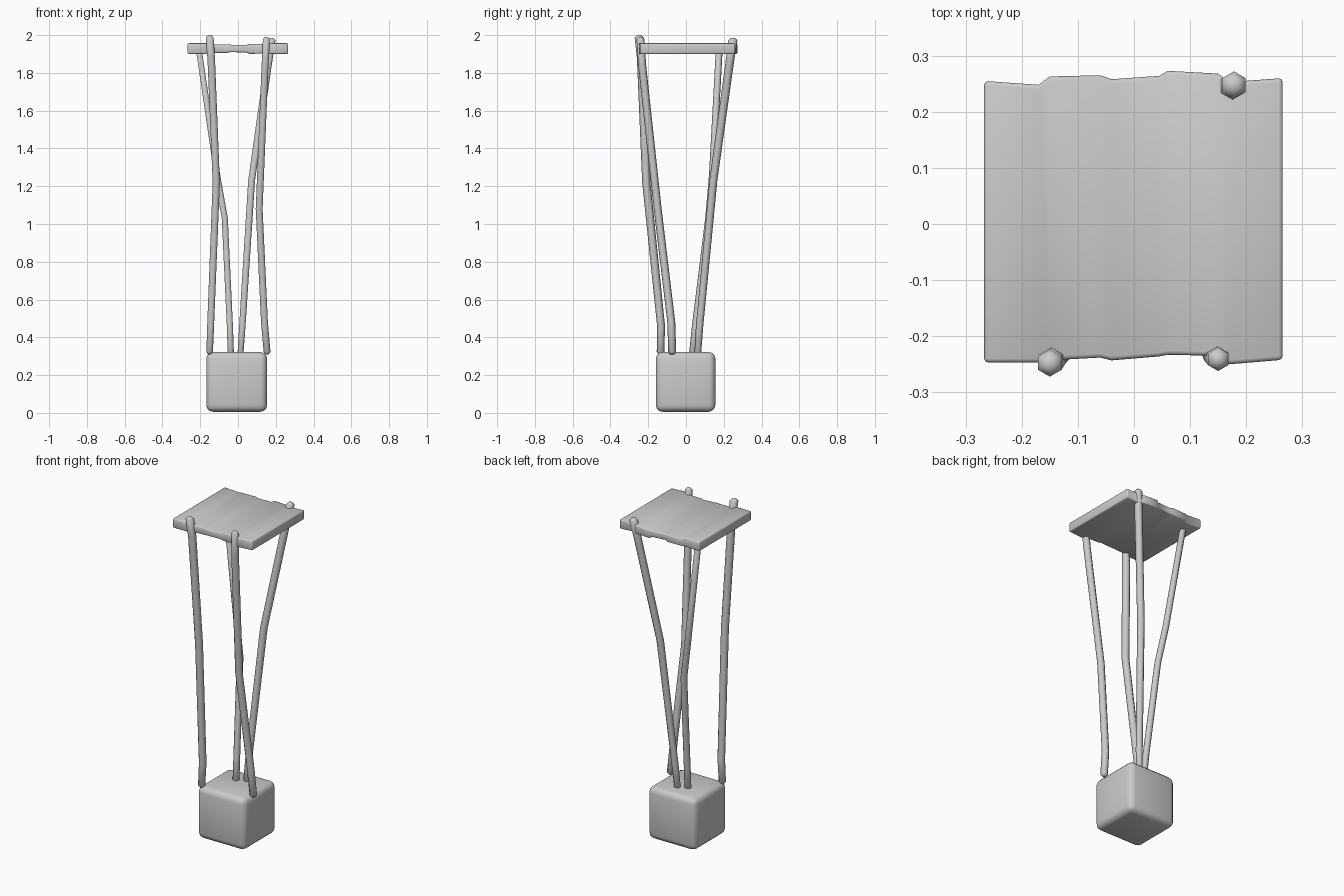
import bpy, bmesh, math
from mathutils import Vector

if "Cube" in bpy.data.objects:
    bpy.data.objects.remove(bpy.data.objects["Cube"])


def finish(name, bm, bevel=0.0, segments=2, angle=50):
    bmesh.ops.recalc_face_normals(bm, faces=bm.faces)
    me = bpy.data.meshes.new(name)
    bm.to_mesh(me)
    bm.free()
    ob = bpy.data.objects.new(name, me)
    bpy.context.collection.objects.link(ob)
    bpy.ops.object.select_all(action='DESELECT')
    ob.select_set(True)
    bpy.context.view_layer.objects.active = ob
    if bevel:
        mod = ob.modifiers.new("Bevel", 'BEVEL')
        mod.width, mod.segments = bevel, segments
        mod.limit_method, mod.angle_limit = 'ANGLE', math.radians(50)
        bpy.ops.object.modifier_apply(modifier=mod.name)
    bpy.ops.object.shade_smooth_by_angle(angle=math.radians(angle))
    return ob


def loft(bm, rings):
    """Bridge closed vertex rings and cap both ends."""
    loops = [[bm.verts.new(p) for p in r] for r in rings]
    n = len(loops[0])
    for a, b in zip(loops, loops[1:]):
        for i in range(n):
            j = (i + 1) % n
            bm.faces.new((a[i], a[j], b[j], b[i]))
    bm.faces.new(loops[0])
    bm.faces.new(loops[-1])


def pole(name, path, r0, r1):
    """Bent six-sided stick with blunt tapered ends; path runs bottom to top."""
    pts = [Vector(p) for p in path]
    n = len(pts)
    stations = []
    for i, p in enumerate(pts):
        stations.append((p, r0 + (r1 - r0) * i / (n - 1)))
    # rounded tips
    up = Vector((0, 0, 0.012))
    stations[0] = (pts[0] + up, r0)
    stations[-1] = (pts[-1] - up, r1)
    stations.insert(0, (pts[0], r0 * 0.5))
    stations.append((pts[-1], r1 * 0.45))
    rings = []
    for p, r in stations:
        rings.append([p + Vector((r * math.cos(a), r * math.sin(a), 0))
                      for a in (math.radians(30 + 60 * k) for k in range(6))])
    bm = bmesh.new()
    loft(bm, rings)
    finish(name, bm, angle=65)


# Base block
bm = bmesh.new()
bmesh.ops.create_cube(bm, size=1)
for v in bm.verts:
    v.co = Vector((v.co.x * 0.322 - 0.007, v.co.y * 0.315 - 0.002,
                   (v.co.z + 0.5) * 0.316 + 0.006))
finish("base_block", bm, bevel=0.035, segments=3)

# Four bent poles
pole("front_left_pole", [(-0.15, -0.135, 0.31), (-0.145, -0.132, 0.46),
     (-0.115, -0.21, 1.22), (-0.142, -0.237, 1.88), (-0.15, -0.248, 2.0)], 0.02, 0.024)
pole("front_right_pole", [(0.154, -0.073, 0.31), (0.14, -0.078, 0.48),
     (0.112, -0.15, 1.08), (0.143, -0.232, 1.84), (0.15, -0.241, 1.99)], 0.021, 0.021)
pole("back_right_pole", [(0.013, 0.062, 0.30), (0.023, 0.072, 0.46),
     (0.072, 0.145, 1.23), (0.162, 0.232, 1.86), (0.178, 0.248, 1.985)], 0.018, 0.024)
pole("back_left_pole", [(-0.038, 0.035, 0.30), (-0.043, 0.05, 0.46),
     (-0.07, 0.12, 1.03), (-0.11, 0.14, 1.26), (-0.205, 0.175, 1.92)], 0.019, 0.018)

# Planked top: x, front y, back y, bottom z, top z
stations = [
    (-0.267, -0.247, 0.255, 1.900, 1.957), (-0.17, -0.247, 0.248, 1.900, 1.957),
    (-0.15, -0.243, 0.263, 1.906, 1.950), (-0.06, -0.238, 0.265, 1.906, 1.951),
    (-0.04, -0.243, 0.258, 1.910, 1.949), (0.045, -0.236, 0.264, 1.908, 1.948),
    (0.06, -0.233, 0.273, 1.901, 1.954), (0.15, -0.235, 0.268, 1.902, 1.953),
    (0.17, -0.250, 0.253, 1.900, 1.957), (0.265, -0.242, 0.260, 1.900, 1.957)]
bm = bmesh.new()
loft(bm, [[(x, f, b), (x, k, b), (x, k, t), (x, f, t)] for x, f, k, b, t in stations])
finish("plank_top", bm, bevel=0.007, segments=2)
